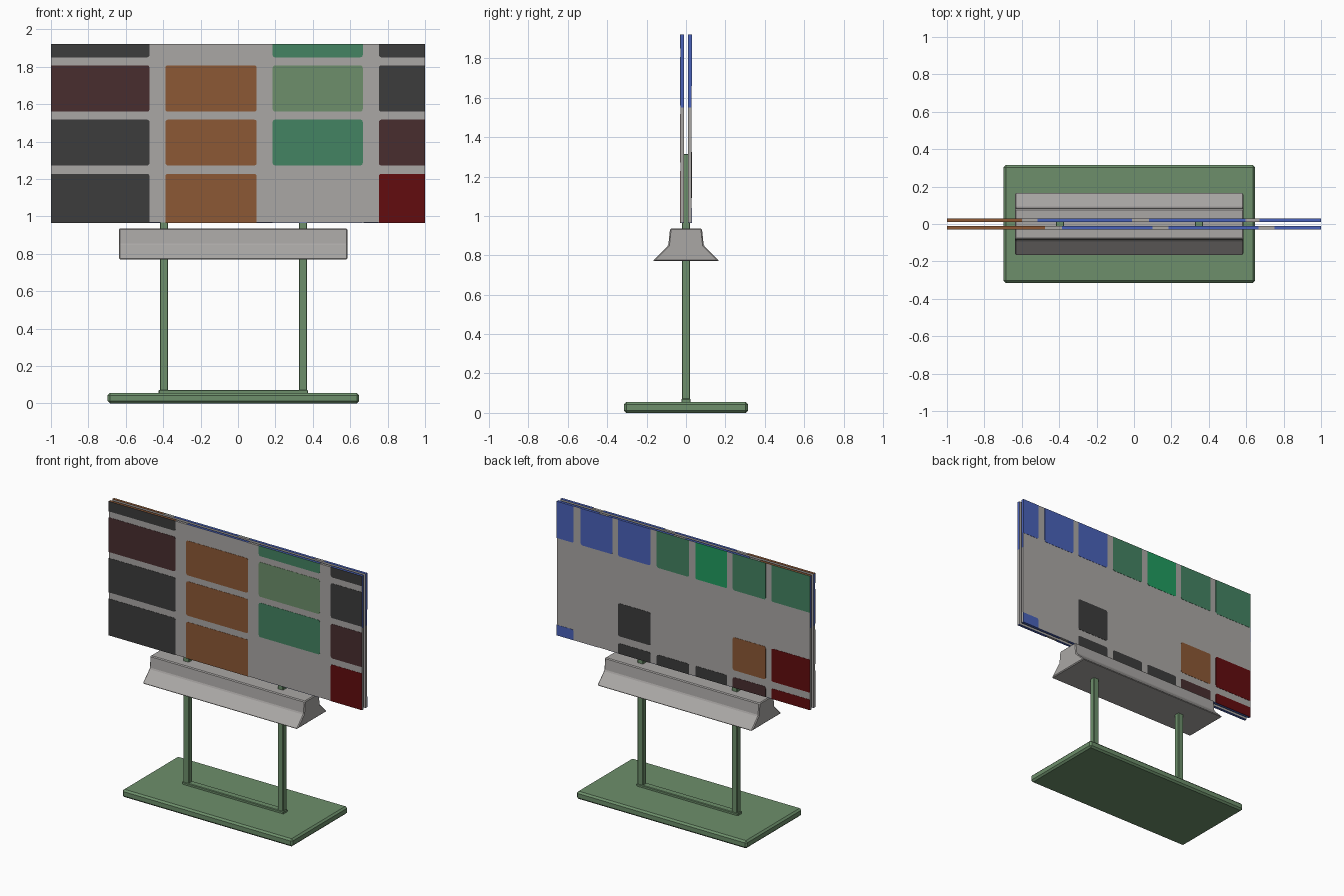
import bpy, bmesh, math
from mathutils import Vector

if "Cube" in bpy.data.objects:
    bpy.data.objects.remove(bpy.data.objects["Cube"])


def mat(name, r, g, b):
    lin = lambda c: (c / 255 / 12.92) if c <= 10 else ((c / 255 + 0.055) / 1.055) ** 2.4
    m = bpy.data.materials.new(name)
    m.diffuse_color = (lin(r), lin(g), lin(b), 1)
    m.use_nodes = True
    m.node_tree.nodes["Principled BSDF"].inputs["Base Color"].default_value = m.diffuse_color
    return m


GREY = mat("light grey", 170, 167, 165)
SAGE = mat("sage green", 109, 143, 107)
DARK = mat("charcoal", 60, 60, 60)
MAROON = mat("dark maroon", 72, 45, 47)
ORANGE = mat("burnt orange", 140, 88, 53)
TEAL = mat("teal green", 68, 131, 98)
RED = mat("deep red", 98, 12, 14)
BLUE = mat("blue", 74, 98, 186)
GREEN = mat("bright green", 32, 156, 96)

X0, X1, Z0, Z1 = -1.0, 1.0, 0.965, 1.922  # display board limits


def make(name, bm, material, bevel=0):
    bmesh.ops.recalc_face_normals(bm, faces=bm.faces)
    me = bpy.data.meshes.new(name)
    bm.to_mesh(me)
    bm.free()
    me.materials.append(material)
    ob = bpy.data.objects.new(name, me)
    bpy.context.collection.objects.link(ob)
    if bevel:
        mod = ob.modifiers.new("edge bevel", "BEVEL")
        mod.width = bevel
        mod.segments = 1
    return ob


def extrude(name, pts, vec, material, bevel=0):
    """Extrude a flat outline along vec."""
    bm = bmesh.new()
    face = bm.faces.new([bm.verts.new(p) for p in pts])
    res = bmesh.ops.extrude_face_region(bm, geom=[face], use_keep_orig=True)
    verts = [v for v in res["geom"] if isinstance(v, bmesh.types.BMVert)]
    bmesh.ops.translate(bm, verts=verts, vec=Vector(vec))
    return make(name, bm, material, bevel)


def box(name, x, y, z, material, bevel=0):
    pts = [(x[0], y[0], z[0]), (x[1], y[0], z[0]), (x[1], y[1], z[0]), (x[0], y[1], z[0])]
    return extrude(name, pts, (0, 0, z[1] - z[0]), material, bevel)


def tile(name, x, z, y, depth, material, r=0.013):
    """Thin plate with rounded corners, square where it meets the board edge."""
    pts = []
    for cx, cz, sx, sz, start in ((x[1], z[1], 1, 1, 0), (x[0], z[1], -1, 1, 90),
                                  (x[0], z[0], -1, -1, 180), (x[1], z[0], 1, -1, 270)):
        if cx in (X0, X1) or cz in (Z0, Z1):
            pts.append((cx, y, cz))
            continue
        for k in range(4):
            a = math.radians(start + 30 * k)
            pts.append((cx - sx * r + r * math.cos(a), y, cz - sz * r + r * math.sin(a)))
    extrude(name, pts, (0, depth, 0), material)


# stand: foot plate, raised rail and two posts
box("base_plate", (-0.697, 0.647), (-0.315, 0.315), (0, 0.055), SAGE, 0.012)
box("base_rail", (-0.425, 0.375), (-0.024, 0.024), (0.045, 0.072), SAGE, 0.004)
for side, cx in (("left", -0.396), ("right", 0.348)):
    box(side + "_post", (cx - 0.022, cx + 0.022), (-0.021, 0.021), (0.05, 1.315), SAGE, 0.004)

# flared housing under the board
half = [(0.17, 0.77), (0.09, 0.85), (0.081, 0.936)]
profile = half + [(-y, z) for y, z in reversed(half)]
extrude("flared_housing", [(-0.637, y, z) for y, z in profile], (1.222, 0, 0), GREY, 0.006)

# two display boards with coloured edge bands
T = 0.0015
SLABS = {
    "front": ((-0.029, -0.011), [(-1, -0.475, ORANGE), (-0.385, 0.10, BLUE),
                                 (0.185, 0.665, BLUE), (0.75, 1, BLUE)]),
    "back": ((0.011, 0.029), [(-1, -0.60, ORANGE), (-0.515, -0.01, BLUE),
                              (0.08, 0.595, BLUE), (0.67, 1, BLUE)]),
}
for name, (ys, bands) in SLABS.items():
    box(name + "_board", (X0 + T, X1 - T), ys, (Z0 + T, Z1 - T), GREY)
    for a, b, m in bands:
        box(name + "_top_band", (a, b), ys, (Z1 - T, Z1), m)
        box(name + "_bottom_band", (a, b), ys, (Z0, Z0 + T), BLUE)
    for xs in ((X0, X0 + T), (X1 - T, X1)):
        box(name + "_end_band", xs, ys, (1.55, Z1), BLUE)
        box(name + "_end_strip", xs, ys, (Z0, 1.55), GREY)

# front tiles
cols = [(X0, -0.473), (-0.388, 0.10), (0.185, 0.667), (0.753, X1)]
rows = [(1.85, Z1), (1.56, 1.807), (1.272, 1.517), (Z0, 1.227)]
colours = [[DARK, None, TEAL, DARK],
           [MAROON, ORANGE, SAGE, DARK],
           [DARK, ORANGE, TEAL, MAROON],
           [DARK, ORANGE, None, RED]]
for z, line in zip(rows, colours):
    for x, m in zip(cols, line):
        if m:
            tile("front_tile", x, z, -0.029, -T, m)

# back tiles
cols = [(0.867, X1), (0.56, 0.81), (0.26, 0.515), (-0.045, 0.21),
        (-0.345, -0.095), (-0.65, -0.39), (X0, -0.695)]
rows = [(1.66, Z1), (1.09, 1.325), (Z0, 1.04)]
colours = [[BLUE, BLUE, BLUE, TEAL, GREEN, TEAL, TEAL],
           [None, None, DARK, None, None, ORANGE, RED],
           [BLUE, None, DARK, DARK, DARK, MAROON, RED]]
for z, line in zip(rows, colours):
    for x, m in zip(cols, line):
        if m:
            tile("back_tile", x, z, 0.029, T, m)
